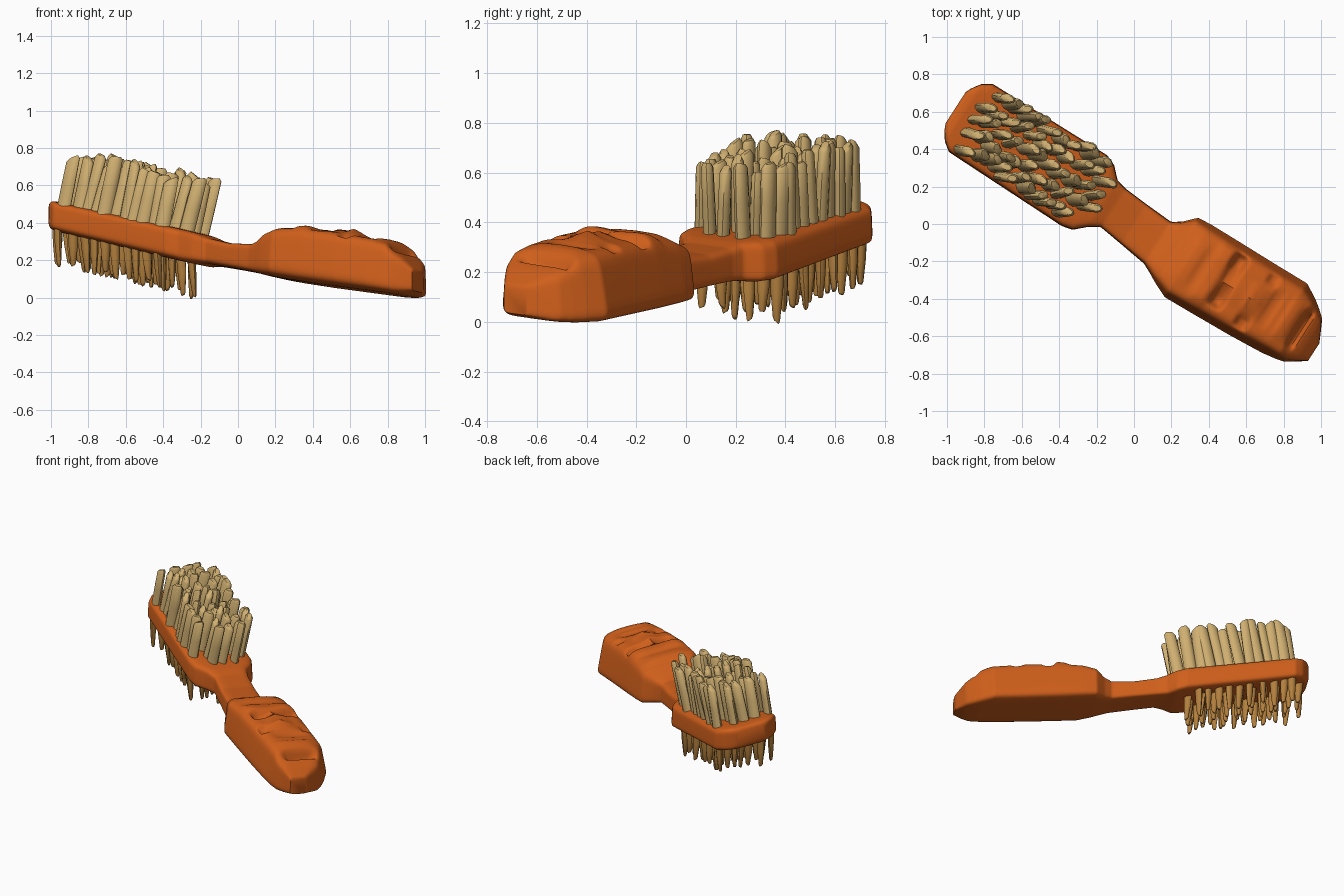
import bpy, bmesh, math, random
from mathutils import Vector

random.seed(4)
cube = bpy.data.objects.get("Cube")
if cube:
    bpy.data.objects.remove(cube, do_unlink=True)

# Long axis of the brush, its side axis, and the sideways roll
U = Vector((0.84, -0.543, 0))
V = Vector((0.543, 0.84, 0))
ROLL = -0.12


def place(u, v, z):
    return U * u + V * v + Vector((0, 0, z + ROLL * v))


def material(name, rgb):
    m = bpy.data.materials.new(name)
    m.use_nodes = True
    m.diffuse_color = (*rgb, 1)
    m.node_tree.nodes["Principled BSDF"].inputs["Base Color"].default_value = (*rgb, 1)
    return m


wood = material("orange wood", (0.63, 0.115, 0.011))
tan = material("tan bristle", (0.63, 0.43, 0.165))
gold = material("dark gold bristle", (0.45, 0.215, 0.047))


def finish(bm, name, mat, angle):
    bmesh.ops.recalc_face_normals(bm, faces=bm.faces)
    me = bpy.data.meshes.new(name)
    bm.to_mesh(me)
    bm.free()
    me.materials.append(mat)
    ob = bpy.data.objects.new(name, me)
    bpy.context.collection.objects.link(ob)
    bpy.ops.object.select_all(action='DESELECT')
    ob.select_set(True)
    bpy.context.view_layer.objects.active = ob
    bpy.ops.object.shade_smooth_by_angle(angle=math.radians(angle))
    return ob


def loft(bm, rings):
    rings = [[bm.verts.new(p) for p in ring] for ring in rings]
    n = len(rings[0])
    for a, b in zip(rings, rings[1:]):
        for i in range(n):
            bm.faces.new((a[i], a[(i + 1) % n], b[(i + 1) % n], b[i]))
    bm.faces.new(rings[0])
    bm.faces.new(rings[-1])


# Body sections: position, right edge, left edge, bottom, top, top narrowing
SECTIONS = [
    (-1.14, -.09, .1, .375, .48, 1), (-1.125, -.125, .135, .353, .5, 1),
    (-1.09, -.18, .19, .343, .502, .96), (-1.04, -.217, .222, .331, .493, .96),
    (-.32, -.222, .234, .188, .361, .96), (-.26, -.208, .21, .178, .348, .96),
    (-.2, -.15, .15, .176, .333, .96), (-.14, -.112, .136, .172, .31, .96),
    (0, -.13, .127, .152, .282, .95), (.16, -.152, .12, .126, .274, .93),
    (.21, -.177, .155, .115, .29, .9), (.27, -.212, .222, .102, .33, .86),
    (.35, -.25, .232, .09, .352, .82), (.52, -.244, .237, .068, .357, .8),
    (.75, -.234, .242, .042, .332, .78), (.95, -.219, .248, .02, .3, .77),
    (1.03, -.203, .2, .012, .277, .8), (1.075, -.188, .165, .01, .235, .85),
    (1.12, -.155, .125, .012, .2, .9), (1.18, -.11, .0, .026, .14, .95),
]

# Carved face: position, side, length, width, height of each bump or dent
RELIEF = [
    (.595, -.09, .035, .045, -.06), (.585, .125, .035, .05, -.06),
    (.5, -.09, .045, .08, .015), (.5, .11, .045, .08, .015),
    (.66, .02, .1, .035, .03), (.76, .02, .045, .045, .025),
    (.77, -.13, .035, .035, -.03), (.79, .15, .03, .03, -.02),
    (.86, .02, .03, .1, -.015), (.36, .0, .05, .12, .015),
    (1.05, .01, .022, .1, -.08), (.97, .02, .035, .11, .015),
]


def section(u):
    for a, b in zip(SECTIONS, SECTIONS[1:]):
        if u <= b[0]:
            t = (u - a[0]) / (b[0] - a[0])
            return [p + (q - p) * t for p, q in zip(a, b)][1:]
    return SECTIONS[-1][1:]


def relief(u, v):
    return sum(h * math.exp(-((u - cu) / lu) ** 4 - ((v - cv) / lv) ** 4)
               for cu, cv, lu, lv, h in RELIEF)


def power(c, n):
    return math.copysign(abs(c) ** (2 / n), c)


def body_ring(u, count=84):
    lo, hi, bottom, top, narrow = section(u)
    pts = []
    for i in range(count):
        a = 2 * math.pi * i / count
        side, up = power(math.cos(a), 6), power(math.sin(a), 6)
        w = 1 + (narrow - 1) * (up + 1) / 2
        v = (lo + hi) / 2 + side * w * (hi - lo) / 2
        z = (bottom + top) / 2 + up * (top - bottom) / 2
        if up > 0:
            z += relief(u, v) * up
        pts.append(place(u, v, z))
    return pts


# Handle, neck and head as one carved piece
bm = bmesh.new()
steps = sorted({s[0] for s in SECTIONS} | {round(-1.13 + .01 * i, 3) for i in range(231)})
loft(bm, [body_ring(u) for u in steps])
body = finish(bm, "wooden_body", wood, 50)
smooth = body.modifiers.new("soften", 'SMOOTH')
smooth.factor = 0.5
smooth.iterations = 2

# Upper bristles stand square to the sloping head, lower ones hang straight
UPWARD = (U * 0.19 + V * 0.12 + Vector((0, 0, 1))).normalized()
DOWNWARD = Vector((0.03, 0, -1)).normalized()


def bristle(bm, base, axis, length, ru, rv, twist, tip, slant, sides=10):
    c, s = math.cos(twist), math.sin(twist)
    rings = []
    for t, scale in ((0, 1), (.5, 1 + (tip - 1) * .3), (.95, tip), (1, tip * .65)):
        ring = []
        for i in range(sides):
            a = 2 * math.pi * i / sides
            x, y = ru * scale * math.cos(a), rv * scale * math.sin(a)
            p = base + axis * (length * t) + U * (x * c - y * s) + V * (x * s + y * c)
            if t > .9:
                p += axis * (slant * math.cos(a))
            ring.append(p)
        rings.append(ring)
    loft(bm, rings)


def tufts(name, mat, cols, ends, edge_ends, upward):
    bm = bmesh.new()
    for r in range(5):
        v0 = -.165 + .0825 * r
        first, last = edge_ends if r in (0, 4) else ends
        for k in range(cols):
            u = first + (last - first) * k / (cols - 1) + random.uniform(-.015, .015)
            v = v0 + random.uniform(-.015, .015)
            _, _, bottom, top, _ = section(u)
            lean = U * random.uniform(-.05, .05) + V * random.uniform(-.05, .05)
            if upward:
                bristle(bm, place(u, v, top - .04), (UPWARD + lean).normalized(),
                        random.uniform(.285, .345), .042, .027,
                        random.uniform(-.5, .7), .92, random.uniform(-.02, .014))
            else:
                bristle(bm, place(u, v, bottom + .04), (DOWNWARD + lean).normalized(),
                        random.uniform(.18, .225), .029, .023,
                        random.uniform(-1, 1), .5, random.uniform(-.008, .008), 8)
    finish(bm, name, mat, 45)


tufts("upper_bristles", tan, 11, (-1.035, -.3), (-.99, -.37), True)
tufts("lower_bristles", gold, 10, (-1.08, -.36), (-1.03, -.4), False)
